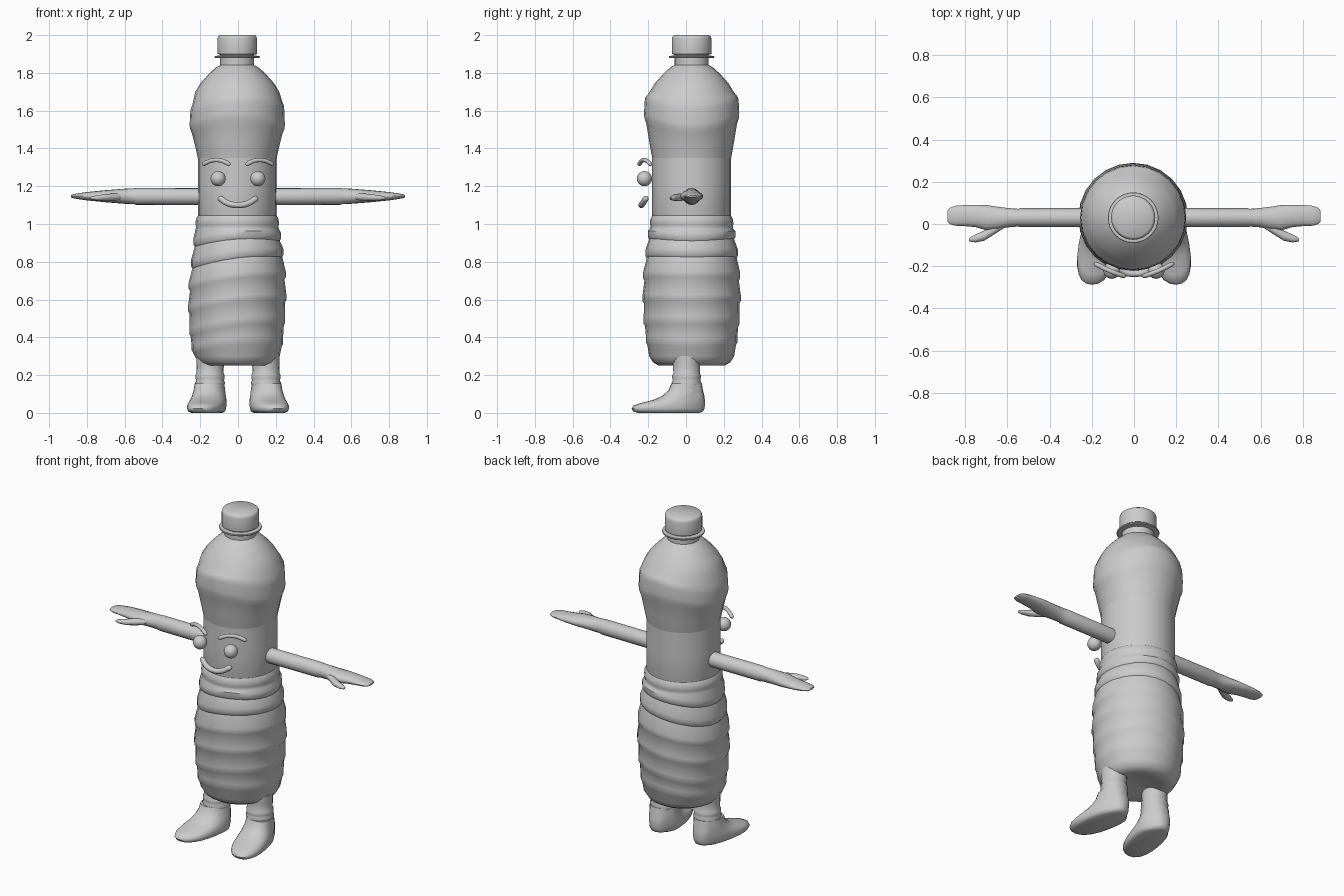
import bpy, bmesh, math
from mathutils import Vector

grey = bpy.data.materials.new("soft grey")
grey.diffuse_color = (0.6, 0.6, 0.6, 1)
CX, CY = -0.004, 0.03      # bottle axis


def finish(ob, angle=40):
    ob.data.materials.append(grey)
    bpy.ops.object.select_all(action='DESELECT')
    ob.select_set(True)
    bpy.context.view_layer.objects.active = ob
    bpy.ops.object.shade_smooth_by_angle(angle=math.radians(angle))
    return ob


def loft(name, rings, angle=40):
    """Skin a list of equal-length point rings and cap both ends."""
    bm = bmesh.new()
    rows = [[bm.verts.new(p) for p in ring] for ring in rings]
    n = len(rows[0])
    for a, b in zip(rows, rows[1:]):
        for i in range(n):
            j = (i + 1) % n
            bm.faces.new((a[i], a[j], b[j], b[i]))
    bm.faces.new(rows[0][::-1])
    bm.faces.new(rows[-1])
    bmesh.ops.recalc_face_normals(bm, faces=bm.faces)
    me = bpy.data.meshes.new(name)
    bm.to_mesh(me)
    bm.free()
    ob = bpy.data.objects.new(name, me)
    bpy.context.collection.objects.link(ob)
    return finish(ob, angle)


def turn(n):
    return [2 * math.pi * i / n for i in range(n)]


def lathe(name, profile, n=24, angle=40):
    """Profile rows are (radius, height, two-crest wave, tilt to the right)."""
    rings = []
    for row in profile:
        r, z, wave, tilt = (tuple(row) + (0, 0))[:4]
        rings.append([(CX + r * math.cos(t), CY + r * math.sin(t),
                       z - wave * math.cos(2 * t) + tilt * math.cos(t))
                      for t in turn(n)])
    return loft(name, rings, angle)


def tube(name, path, radius, n=10):
    """Round-ended tube along a path."""
    pts = [Vector(p) for p in path]
    rings = []
    for i, p in enumerate(pts):
        d = (pts[min(i + 1, len(pts) - 1)] - pts[max(i - 1, 0)]).normalized()
        u = d.cross(Vector((0, 1, 0))).normalized()
        v = d.cross(u)

        def ring(c, r):
            return [c + u * r * math.cos(t) + v * r * math.sin(t) for t in turn(n)]
        if i == 0:
            rings += [ring(p - d * radius * 0.9, radius * 0.4),
                      ring(p - d * radius * 0.6, radius * 0.8)]
        rings.append(ring(p, radius))
        if i == len(pts) - 1:
            rings += [ring(p + d * radius * 0.6, radius * 0.8),
                      ring(p + d * radius * 0.9, radius * 0.4)]
    return loft(name, rings, 60)


# Lower bottle: bulging body with slanted wavy ridges
lower = [(0.06, 0.275), (0.13, 0.252), (0.175, 0.25), (0.205, 0.268), (0.225, 0.30)]
for z, r in [(0.36, 0.238), (0.46, 0.25), (0.58, 0.256), (0.70, 0.253),
             (0.82, 0.241), (0.92, 0.228)]:
    tilt = 0.03 if 0.4 < z < 0.9 else 0.015
    lower += [(r - 0.003, z - 0.012, 0.012, tilt), (r + 0.004, z, 0.012, tilt),
              (r + 0.004, z + 0.03, 0.012, tilt)]
lower += [(0.220, 0.975), (0.218, 0.99), (0.221, 1.0), (0.219, 1.025), (0.208, 1.045)]
lathe("lower_bottle", lower)

# Waist panel that carries the face
lathe("waist_panel", [(0.205, 1.03), (0.209, 1.045), (0.209, 1.2), (0.209, 1.35), (0.2, 1.36)])

# Upper bottle: flared shoulder with wavy steps, closing in to the neck
lathe("upper_bottle", [
    (0.2, 1.345), (0.209, 1.35), (0.213, 1.37), (0.225, 1.43, 0.008),
    (0.240, 1.505, 0.025), (0.251, 1.535, 0.03), (0.252, 1.56, 0.03),
    (0.249, 1.62, 0.025, 0.01), (0.246, 1.645, 0.025, 0.01), (0.238, 1.66, 0.02, 0.01),
    (0.222, 1.70), (0.195, 1.745), (0.155, 1.79), (0.118, 1.825), (0.09, 1.842),
    (0.09, 1.90)])

# Neck ring and screw cap
lathe("neck_ring", [(0.085, 1.878), (0.118, 1.88), (0.120, 1.885), (0.118, 1.89), (0.085, 1.892)], 32)
lathe("cap", [(0.095, 1.897), (0.104, 1.90), (0.105, 1.91), (0.105, 1.98),
              (0.101, 1.993), (0.092, 2.0)], 32)

# Smile
tube("mouth", [(0.092 * s, -0.236 + 0.022 * s * s, 1.1 + 0.034 * abs(s) ** 2.4)
               for s in [i / 6 for i in range(-6, 7)]], 0.016)

for side, tag in ((-1, "left"), (1, "right")):
    # Eye
    bpy.ops.mesh.primitive_uv_sphere_add(segments=24, ring_count=14, radius=0.04,
                                         location=(side * 0.105, -0.22, 1.24))
    eye = bpy.context.object
    eye.name = tag + "_eye"
    finish(eye, 60)

    # Arched eyebrow
    tube(tag + "_eyebrow",
         [(side * (0.115 + 0.065 * s), -0.222 + 0.028 * s + 0.004 * s * s, 1.339 - 0.021 * s * s)
          for s in [i / 5 for i in range(-5, 6)]], 0.0115)

    # Arm and mitten hand: rows are x, centre y, half width, centre z, half height
    arm = [(0.17, 0.03, 0.045, 1.145, 0.045), (0.54, 0.03, 0.045, 1.146, 0.045),
           (0.55, 0.03, 0.042, 1.147, 0.042), (0.60, 0.03, 0.046, 1.147, 0.040),
           (0.65, 0.028, 0.054, 1.147, 0.036), (0.70, 0.030, 0.060, 1.147, 0.032),
           (0.75, 0.038, 0.053, 1.147, 0.027), (0.80, 0.040, 0.050, 1.147, 0.022),
           (0.85, 0.039, 0.047, 1.147, 0.015), (0.875, 0.038, 0.038, 1.147, 0.010),
           (0.885, 0.037, 0.025, 1.147, 0.005)]
    loft(tag + "_arm", [[(side * x, y + w * math.cos(t), z + h * math.sin(t))
                         for t in turn(16)] for x, y, w, z, h in arm], 50)

    # Thumb
    thumb = [(0.62, 0.0, 0.022, 1.145, 0.018), (0.67, -0.03, 0.024, 1.142, 0.02),
             (0.71, -0.055, 0.024, 1.14, 0.018), (0.75, -0.068, 0.019, 1.138, 0.014),
             (0.775, -0.073, 0.012, 1.137, 0.008), (0.782, -0.075, 0.005, 1.137, 0.003)]
    loft(tag + "_thumb", [[(side * x, y + w * math.cos(t), z + h * math.sin(t))
                           for t in turn(10)] for x, y, w, z, h in thumb], 50)

    # Leg with sock folds: rows are radius, height
    leg = [(0.072, 0.12), (0.077, 0.15), (0.080, 0.16), (0.074, 0.17), (0.077, 0.185),
           (0.077, 0.20), (0.071, 0.21), (0.073, 0.25), (0.073, 0.30)]
    loft(tag + "_leg", [[(side * (0.148 + r * math.cos(t)), 0.003 + r * math.sin(t), z)
                         for t in turn(18)] for r, z in leg], 50)

    # Foot: rows are height, toe y, heel y, half width; toes splay outward
    foot = [(0.0, -0.255, 0.07, 0.075), (0.008, -0.28, 0.09, 0.09), (0.022, -0.288, 0.097, 0.096),
            (0.038, -0.28, 0.10, 0.096), (0.052, -0.24, 0.10, 0.095), (0.068, -0.175, 0.10, 0.092),
            (0.09, -0.125, 0.097, 0.088), (0.12, -0.092, 0.09, 0.082), (0.155, -0.078, 0.084, 0.078)]
    rings = []
    for z, toe, heel, w in foot:
        ring = []
        for t in turn(24):
            c, s = math.cos(t), math.sin(t)
            y = (toe + heel) / 2 + (heel - toe) / 2 * math.copysign(abs(s) ** 0.85, s)
            x = 0.15 - 0.17 * min(y, 0) + w * math.copysign(abs(c) ** 0.85, c) * (1 - 0.15 * (y > 0.03))
            ring.append((side * x, y, z))
        rings.append(ring)
    loft(tag + "_foot", rings, 50)
